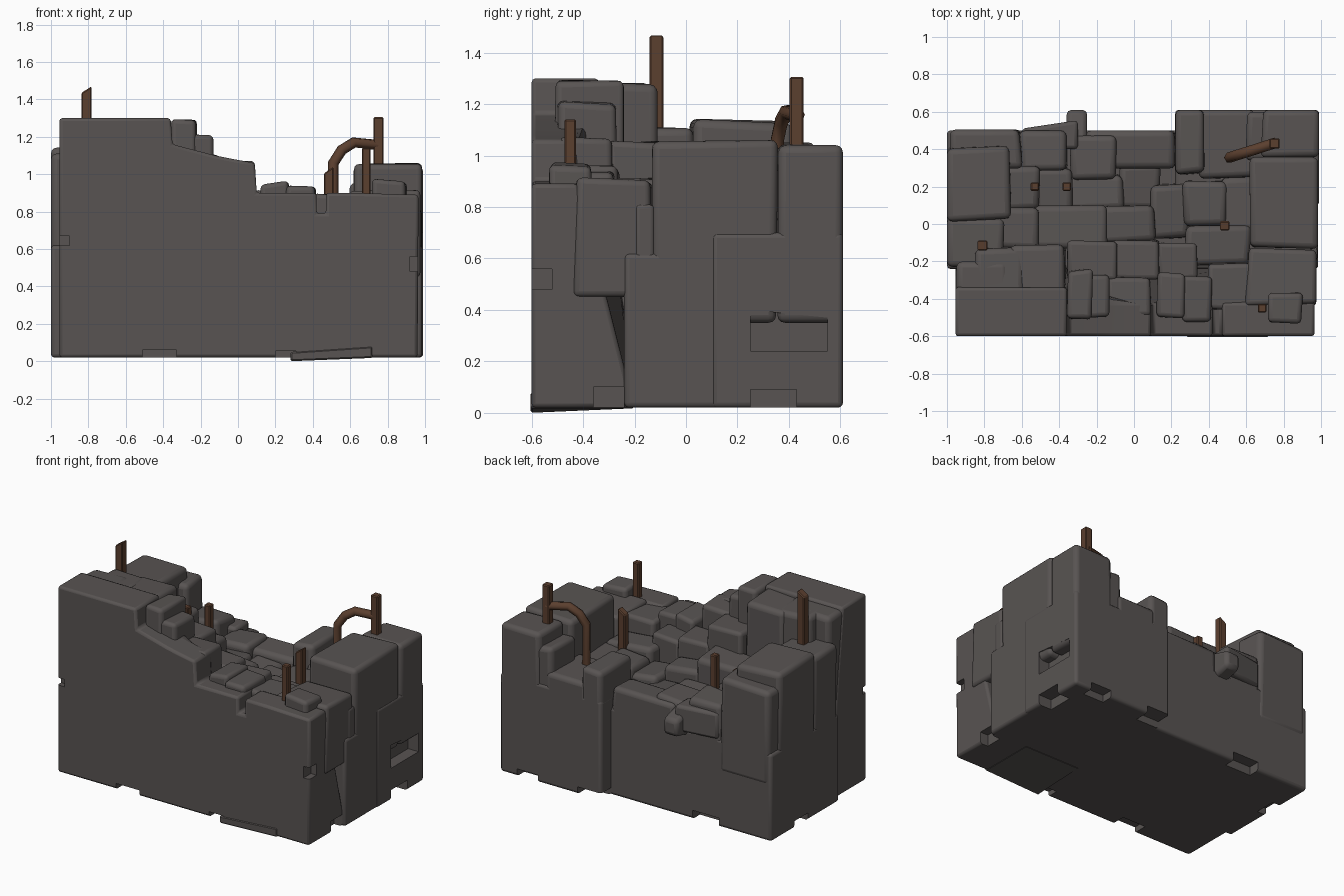
import bpy, bmesh, math, random
from mathutils import Vector

if "Cube" in bpy.data.objects:
    bpy.data.objects.remove(bpy.data.objects["Cube"])

random.seed(7)


def material(name, rgb):
    m = bpy.data.materials.new(name)
    m.diffuse_color = (*rgb, 1)
    m.use_nodes = True
    m.node_tree.nodes["Principled BSDF"].inputs["Base Color"].default_value = m.diffuse_color
    return m


CONCRETE = material("dark_concrete", (0.098, 0.088, 0.085))
RUST = material("rusty_brown", (0.105, 0.05, 0.028))


def add_object(name, bm, mat, bevel=0.0, segments=3):
    bmesh.ops.recalc_face_normals(bm, faces=bm.faces)
    mesh = bpy.data.meshes.new(name)
    bm.to_mesh(mesh)
    bm.free()
    mesh.materials.append(mat)
    ob = bpy.data.objects.new(name, mesh)
    bpy.context.collection.objects.link(ob)
    if bevel:
        mod = ob.modifiers.new("worn_edges", 'BEVEL')
        mod.width, mod.segments, mod.limit_method = bevel, segments, 'ANGLE'
    return ob


def box_into(bm, x0, x1, y0, y1, z0, z1):
    vs = bmesh.ops.create_cube(bm, size=1)["verts"]
    for v in vs:
        v.co = Vector((x1 if v.co.x > 0 else x0, y1 if v.co.y > 0 else y0,
                       z1 if v.co.z > 0 else z0))
    return vs


def box(name, dims, mat=CONCRETE, bevel=0.0, segments=3):
    bm = bmesh.new()
    box_into(bm, *dims)
    return add_object(name, bm, mat, bevel, segments)


def smooth(ob):
    bpy.ops.object.select_all(action='DESELECT')
    ob.select_set(True)
    bpy.context.view_layer.objects.active = ob
    bpy.ops.object.shade_smooth_by_angle(angle=math.radians(40))


def carve(ob, cutter):
    mod = ob.modifiers.new("chips", 'BOOLEAN')
    mod.operation, mod.solver, mod.object = 'DIFFERENCE', 'EXACT', cutter


# Front wall: broken stepped outline extruded in depth
outline = [(-.955, .02), (.96, .02), (.965, .89), (.62, .9), (.47, .9), (.47, .79),
           (.42, .79), (.42, .9), (.1, .9), (.09, 1.06), (-.02, 1.08), (-.12, 1.1),
           (-.35, 1.16), (-.36, 1.3), (-.955, 1.3)]
bm = bmesh.new()
face = bm.faces.new([bm.verts.new((x, -.6, z)) for x, z in outline])
new = bmesh.ops.extrude_face_region(bm, geom=[face])["geom"]
for v in new:
    if isinstance(v, bmesh.types.BMVert):
        v.co.y = -.34 if v.co.z > 1.12 else -.42 if v.co.z > .5 else -.2
front_wall = add_object("front_wall", bm, CONCRETE, .016, 2)

# Lower core of the block, and its thicker back right half
core = box("main_core", (-1, .985, -.24, .5, .02, .62), bevel=.02)
back_core = box("back_right_core", (.22, .99, .1, .61, .02, .7), bevel=.02)

# Chips along the lower edges, wall chips and the side pocket
bm = bmesh.new()
for dims in [(-.51, -.33, -.7, -.5, -.1, .06), (.2, .31, -.7, -.52, -.1, .055),
             (.92, 1.1, -.7, -.52, .48, .56), (.9, 1.1, -.36, -.24, -.1, .1),
             (-1.1, -.9, -.7, -.56, .62, .67)]:
    box_into(bm, *dims)
carve(front_wall, add_object("front_chip_cutter", bm, CONCRETE))
bm = bmesh.new()
for dims in [(.89, 1.1, .25, .43, -.1, .09), (.2, .4, .5, .7, -.1, .07),
             (.7, .86, .53, .7, -.1, .07)]:
    box_into(bm, *dims)
pocket = box_into(bm, .91, 1.1, .25, .55, .24, .4)
for v in pocket:                       # pocket narrows toward the back
    if v.co.y > .5 and v.co.z > .3:
        v.co.z = .37
back_cutter = add_object("back_chip_cutter", bm, CONCRETE)
carve(back_core, back_cutter)
bm = bmesh.new()
for dims in [(.91, 1.1, .25, .56, .24, .4), (.89, 1.1, .25, .43, -.1, .09),
             (-1.1, -.93, .1, .25, -.1, .07), (-.6, -.4, .42, .6, -.1, .08),
             (-1.1, -.92, -.1, .0, .5, .56)]:
    box_into(bm, *dims)
core_cutter = add_object("core_chip_cutter", bm, CONCRETE)
carve(core, core_cutter)

# Sagging lump under the front right edge
bm = bmesh.new()
for v in box_into(bm, .28, .72, -.605, -.2, 0, .08):
    if v.co.z < .04 and (v.co.x > .5 or v.co.y > -.4):
        v.co.z = .018
    if v.co.z > .04 and v.co.x < .5:
        v.co.z = .05
add_object("underside_lump", bm, CONCRETE, .008, 1)


def rubble(name, chunks, base, tilt=.022, bevel=.032):
    """Chunks are (x0, x1, y0, y1, top), sunk into the core with uneven tops."""
    for i, (x0, x1, y0, y1, top) in enumerate(chunks):
        bm = bmesh.new()
        cx, cy = (x0 + x1) / 2, (y0 + y1) / 2
        for v in box_into(bm, x0, x1, y0, y1, base, top):
            if v.co.z > base + .01:
                v.co.z -= random.uniform(0, 2 * tilt)
                # broken inner sides lean in; outer faces stay flush
                if abs(v.co.x) < .9:
                    v.co.x += (cx - v.co.x) * random.uniform(-.06, .12)
                if -.55 < v.co.y < .48:
                    v.co.y += (cy - v.co.y) * random.uniform(-.06, .12)
        smooth(add_object(f"{name}_{i + 1}", bm, CONCRETE, bevel))


# Tall left end
rubble("left_chunk", [
    (-1, -.7, -.225, .03, 1.12), (-1, -.66, .02, .42, 1.145),
    (-.985, -.6, .3, .505, 1.06), (-.95, -.67, -.42, -.2, 1.29),
    (-.86, -.58, -.38, -.125, 1.29), (-.66, -.36, -.42, -.11, 1.29)], .4, .012)
rubble("left_step", [
    (-.82, -.5, -.13, .1, 1.03), (-.54, -.15, -.13, .1, .94),
    (-.7, -.5, .08, .32, .95), (-.53, -.33, .06, .3, .82),
    (-.62, -.35, .28, .5, .88)], .45)

# Low rubble valley in the middle
rubble("valley_chunk", [
    (-.34, -.1, .24, .47, .8), (-.36, -.05, .08, .27, .76),
    (-.26, .24, .3, .5, .77), (-.08, .14, .08, .33, .73),
    (.08, .3, -.08, .22, .76), (-.17, .12, -.1, .1, .83),
    (.27, .62, -.22, .0, .82), (.26, .5, -.02, .24, .8), (.46, .66, -.05, .26, .78)], .45)

# Stepped rubble behind the front wall
rubble("front_chunk", [
    (-.355, -.22, -.52, -.24, 1.3), (-.26, -.13, -.5, -.26, 1.22),
    (-.36, -.08, -.3, -.09, 1.06), (-.14, .09, -.5, -.28, 1.08),
    (-.12, .14, -.3, -.08, .93), (.12, .27, -.5, -.26, .97),
    (.25, .42, -.52, -.28, .96), (.12, .34, -.3, -.1, .88),
    (.4, .64, -.46, -.2, .9), (.6, .975, -.44, -.13, .92),
    (.72, .9, -.53, -.36, .98)], .45, .014, .024)

# Right end and back right corner
rubble("right_chunk", [
    (.62, .985, -.13, .35, 1.065), (.68, .99, .355, .61, 1.045),
    (.6, .75, .34, .6, .96), (.22, .38, .26, .61, .91),
    (.34, .64, .24, .61, .8), (.94, .98, -.2, -.12, .82)], .35, .01, .03)

# Loose fragment hanging off the back
bm = bmesh.new()
for v in box_into(bm, -.36, -.25, .4, .61, .56, .78):
    if v.co.y > .5:
        v.co.z += .05 if v.co.z < .6 else -.06
smooth(add_object("back_fragment", bm, CONCRETE, .025, 2))
bm = bmesh.new()
for v in box_into(bm, -.6, -.3, .4, .555, .62, .8):
    if v.co.x < -.5 and v.co.y > .5:
        v.co.y = .51
smooth(add_object("back_ledge", bm, CONCRETE, .02, 2))

# Square reinforcing bars standing out of the rubble
for name, x, y, z0, z1, w in [
        ("left_bar", -.81, -.115, .95, 1.47, .054), ("tall_right_bar", .752, .43, .9, 1.305, .054),
        ("front_bar", .685, -.45, .8, 1.14, .046), ("middle_bar", .485, -.01, .6, 1.04, .05),
        ("back_bar", -.36, .2, .65, 1.03, .046), ("cut_bar_stub", -.53, .2, .7, .97, .045)]:
    bm = bmesh.new()
    h = w / 2
    for v in box_into(bm, x - h, x + h, y - h, y + h, z0, z1):
        if name in ("left_bar", "middle_bar") and v.co.z > z1 - .01 and v.co.x < x:
            v.co.z -= .035             # torn slanted tip
    add_object(name, bm, RUST, .006, 1)

# Bent bar arching over to the tall bar
curve = bpy.data.curves.new("bent_bar", 'CURVE')
curve.dimensions = '3D'
curve.bevel_depth, curve.bevel_resolution, curve.use_fill_caps = .029, 1, True
path = [(.51, .355, .7), (.51, .355, 1.06), (.555, .37, 1.13), (.62, .39, 1.17), (.76, .435, 1.155)]
spline = curve.splines.new('POLY')
spline.points.add(len(path) - 1)
for p, co in zip(spline.points, path):
    p.co = (*co, 1)
curve.materials.append(RUST)
bent = bpy.data.objects.new("bent_bar", curve)
bpy.context.collection.objects.link(bent)
bpy.ops.object.select_all(action='DESELECT')
bent.select_set(True)
bpy.context.view_layer.objects.active = bent
bpy.ops.object.convert(target='MESH')

# Hide cutters, soften the large bodies
for ob in bpy.data.objects:
    if ob.name.endswith("cutter"):
        ob.hide_render = True
        ob.display_type = 'WIRE'
for ob in (front_wall, core, back_core):
    smooth(ob)
for ob in bpy.data.objects:
    if ob.name.endswith("cutter"):
        ob.hide_set(True)
